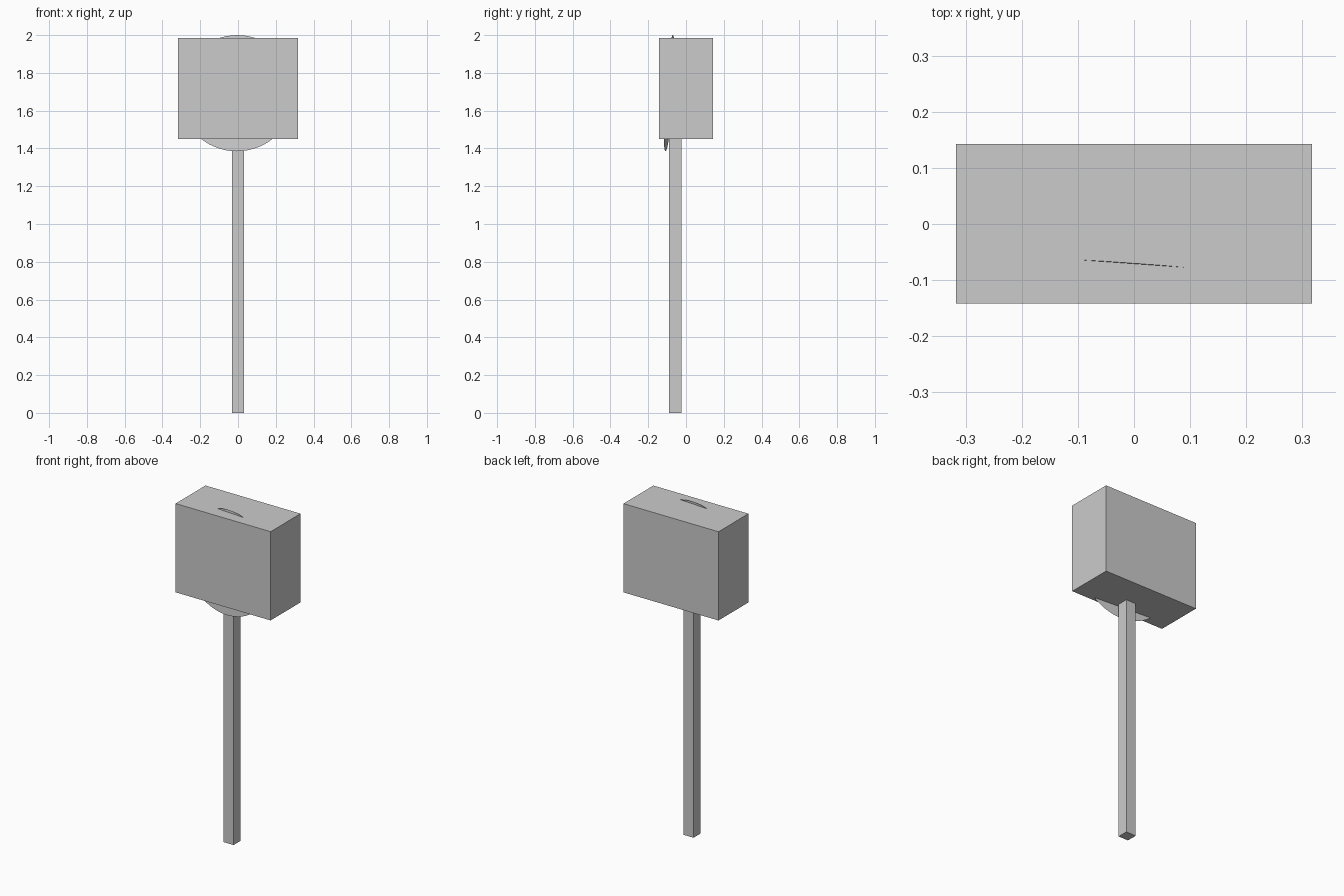
import bpy
import math

if "Cube" in bpy.data.objects:
    bpy.data.objects.remove(bpy.data.objects["Cube"])


def box(name, x, y, z):
    """Box from (min, max) ranges on each axis."""
    ranges = (x, y, z)
    bpy.ops.mesh.primitive_cube_add(size=1, location=[(a + b) / 2 for a, b in ranges])
    ob = bpy.context.object
    ob.name = name
    ob.scale = [b - a for a, b in ranges]
    bpy.ops.object.transform_apply(location=False, rotation=False, scale=True)
    return ob


# Square post, set slightly into the box
box("post", (-0.033, 0.033), (-0.09, -0.025), (0, 1.47))

# Head box
box("head_box", (-0.317, 0.317), (-0.142, 0.143), (1.45, 1.985))

# Paper-thin round plate, leaning back and turned a little
bpy.ops.mesh.primitive_circle_add(
    vertices=64, radius=0.308, fill_type='NGON',
    location=(-0.005, -0.089, 1.6925),
    rotation=(math.pi / 2 - 0.063, 0, -0.071))
bpy.context.object.name = "round_plate"
